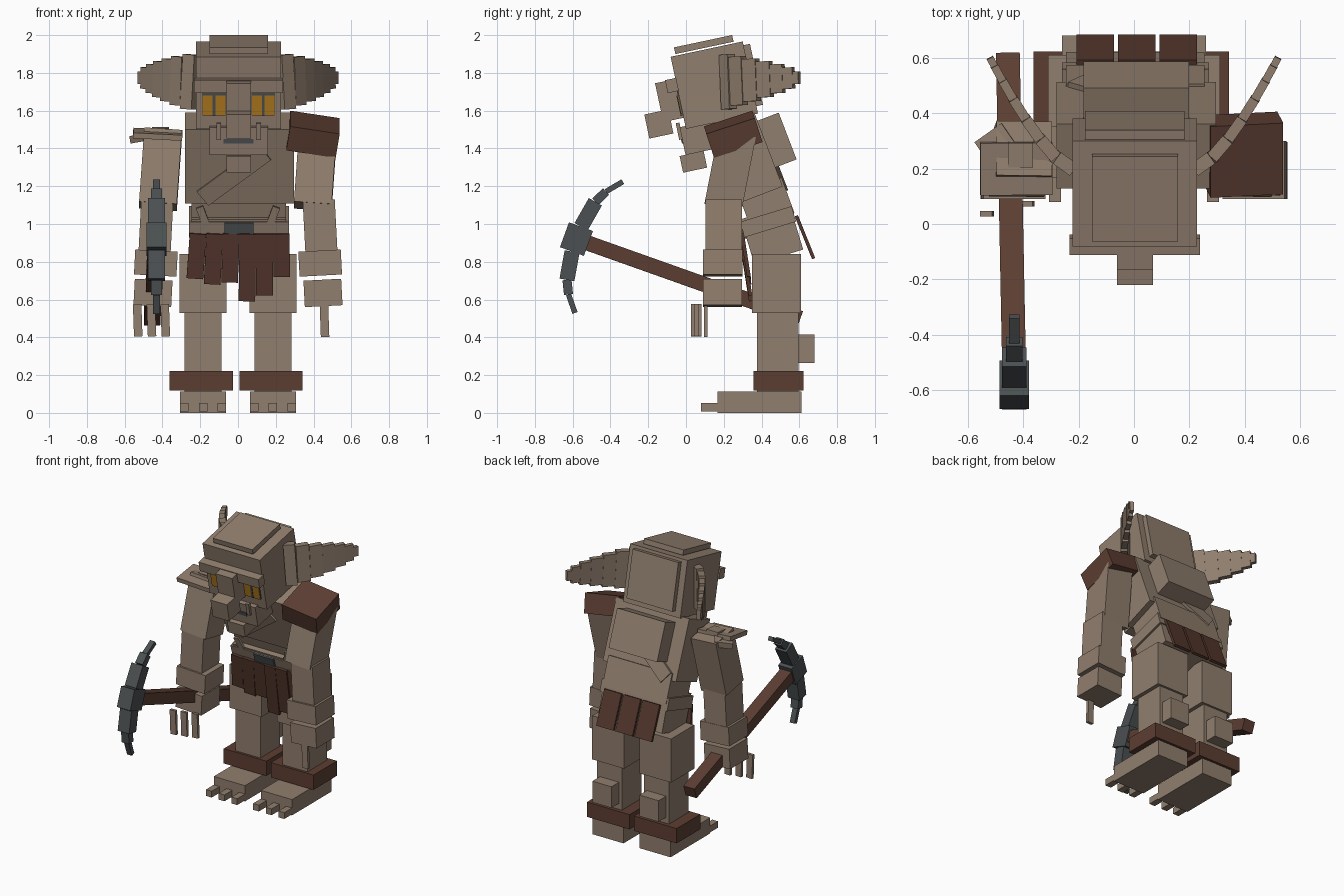
import bpy
import bmesh
from math import radians
from mathutils import Matrix, Vector, Euler

cube = bpy.data.objects.get("Cube")
if cube:
    bpy.data.objects.remove(cube, do_unlink=True)


def material(name, red, green, blue):
    mat = bpy.data.materials.new(name)
    mat.use_nodes = True
    color = (red, green, blue, 1)
    mat.diffuse_color = color
    mat.node_tree.nodes["Principled BSDF"].inputs["Base Color"].default_value = color
    return mat


SKIN = material("tan skin", red=.28, green=.21, blue=.155)
LEATHER = material("brown leather", red=.107, green=.048, blue=.032)
CLOTH = material("dark brown cloth", red=.086, green=.037, blue=.025)
STEEL = material("dark steel", red=.07, green=.08, blue=.084)
AMBER = material("amber eye", red=.44, green=.2, blue=.014)
SIDES = (("left", 1), ("right", -1))


def block(name, matrix, size, mat):
    """Box with the given sizes, placed by a matrix."""
    bm = bmesh.new()
    bmesh.ops.create_cube(bm, size=1, matrix=Matrix.Diagonal((*size, 1)))
    mesh = bpy.data.meshes.new(name)
    bm.to_mesh(mesh)
    bm.free()
    mesh.materials.append(mat)
    ob = bpy.data.objects.new(name, mesh)
    ob.matrix_world = matrix
    bpy.context.collection.objects.link(ob)


def place(at, tilt=0, lean=0, turn=0):
    """Tilt is about x, lean about y and turn about z, in degrees."""
    angles = Euler([radians(a) for a in (tilt, lean, turn)], 'ZYX')
    return Matrix.Translation(at) @ angles.to_matrix().to_4x4()


def frame(base):
    """Return a box builder that works in a local frame."""
    def build(name, at, size, mat=SKIN, **angles):
        block(name, base @ place(at, **angles), size, mat)
    return build


def beam(name, start, end, width, height, mat):
    """Bar between two points."""
    start, end = Vector(start), Vector(end)
    along = end - start
    turn = along.to_track_quat('Y', 'Z').to_matrix().to_4x4()
    block(name, Matrix.Translation((start + end) / 2) @ turn,
          (width, along.length, height), mat)


box = frame(Matrix.Identity(4))

# Legs and feet
for side, s in SIDES:
    leg = s * .185
    box(side + "_foot", at=(leg, .39, .056), size=(.245, .445, .112))
    for i in (-1, 0, 1):
        box(side + "_toe", at=(leg + i * .1, .13, .03), size=(.045, .1, .045))
    box(side + "_ankle_band", at=(leg - .01, .49, .17), size=(.335, .265, .105), mat=LEATHER)
    box(side + "_shin", at=(leg, .485, .32), size=(.195, .22, .43))
    box(side + "_calf_spur", at=(leg, .63, .34), size=(.15, .1, .15))
    box(side + "_thigh", at=(leg, .48, .685), size=(.25, .26, .31))

# Hips and waist
hips = frame(place((.005, .455, .945), tilt=17))
hips("hips", at=(0, 0, 0), size=(.5, .27, .25))
hips("belt", at=(0, 0, .07), size=(.53, .285, .085))
hips("belt_buckle", at=(0, -.145, .065), size=(.155, .02, .09), mat=STEEL)
box("waist", at=(.005, .425, 1.11), size=(.5, .245, .2), tilt=20)
for side, s in SIDES:
    box(side + "_belt_tie", at=(s * .185, .285, 1.04), size=(.04, .015, .11),
        tilt=17, lean=s * 20)

# Loincloth strips, front and back
for i, drop in enumerate((.24, .27, .26, .36, .33, .23)):
    box("front_cloth_strip", at=(i * .09 - .22, .315, .95 - drop / 2),
        size=(.088, .02, drop), mat=CLOTH, tilt=9, lean=4 - i)
for i in (-1, 0, 1):
    box("back_cloth_panel", at=(i * .15 + .01, .63, .93), size=(.135, .018, .245),
        mat=CLOTH, tilt=22)

# Chest, hump and straps
chest = frame(place((.008, .32, 1.35), tilt=21))
chest("chest", at=(0, 0, 0), size=(.575, .25, .42))
chest("back_hump", at=(0, .175, .03), size=(.38, .14, .265))
chest("front_strap", at=(-.03, -.13, -.05), size=(.1, .016, .42), lean=52)
chest("back_strap", at=(-.05, .135, -.07), size=(.1, .02, .42), lean=52)

# Arms
for side, s in SIDES:
    box(side + "_upper_arm", at=(s * .41, .235, 1.29), size=(.2, .2, .4), tilt=-11, lean=4)
    box(side + "_forearm", at=(s * .435, .2, .98), size=(.17, .195, .29), lean=s * -3)
    box(side + "_wrist_band", at=(s * .435, .195, .793), size=(.225, .21, .132), lean=s * -3)
    box(side + "_hand", at=(s * .45, .193, .635), size=(.2, .205, .14), lean=s * -3)

# Fingers
finger = (.045, .02, .17)
box("left_finger", at=(.458, .105, .487), size=finger, lean=-2)
for i in (-1, 0, 1):
    box("right_finger", at=(i * .073 - .458, .055 + i * .018, .49), size=finger, lean=-2)

# Shoulders
box("left_shoulder_pad", at=(.397, .25, 1.475), size=(.265, .27, .135), mat=LEATHER,
    tilt=18, lean=9)
box("right_shoulder_plate", at=(-.425, .2, 1.475), size=(.26, .19, .03), tilt=8, lean=3)
box("right_shoulder_flap", at=(-.49, .28, 1.46), size=(.12, .12, .04), lean=-10, turn=35)
box("right_shoulder_knob", at=(-.41, .25, 1.485), size=(.09, .09, .05), tilt=5)

# Head and face
head = frame(place((.003, .15, 1.735), tilt=12))
head("head", at=(0, 0, 0), size=(.45, .39, .39))
head("crown_plate", at=(0, -.01, .222), size=(.31, .315, .036))
head("head_back_plate", at=(0, .21, .01), size=(.36, .04, .33))
head("brow", at=(0, -.22, .045), size=(.47, .06, .07))
head("nose_bridge", at=(0, -.25, -.03), size=(.13, .11, .21))
head("nose_tip", at=(0, -.33, -.14), size=(.13, .13, .13))
head("jaw", at=(0, -.126, -.255), size=(.31, .2, .15))
head("chin", at=(0, -.193, -.374), size=(.13, .13, .09))
head("mouth", at=(0, -.228, -.255), size=(.16, .008, .025), mat=STEEL)
for side, s in SIDES:
    eye = s * .13
    head(side + "_eye_socket", at=(eye, -.196, -.05), size=(.125, .009, .14), mat=STEEL)
    head(side + "_eye", at=(eye, -.2, -.067), size=(.12, .009, .11), mat=AMBER)
    head(side + "_pupil", at=(eye, -.204, -.067), size=(.014, .008, .11), mat=STEEL)
    head(side + "_fang", at=(s * .105, -.232, -.2), size=(.025, .02, .09))


# Ears: stepped plates sweeping back to a tip
def ear_point(step, s):
    t = 1 - (1 - step / 7) ** 1.5
    return t, (s * (.225 + .295 * t), .2 + .4 * t ** 1.4, 1.75 + .025 * t)


for side, s in SIDES:
    for step in range(7):
        t, start = ear_point(step, s)
        end = ear_point(step + 1, s)[1]
        beam(side + "_ear_segment", start, end, width=.05 - .025 * t,
             height=.29 * (1 - t) ** .5, mat=SKIN)

# Pickaxe: handle, socket and two curved tapering blades
pick = place((-.432, -.58, .92), tilt=-20)
beam("pickaxe_handle", (-.455, .605, .5), (-.432, -.55, .91), width=.086, height=.08,
     mat=LEATHER)
frame(pick)("pickaxe_socket", at=(0, 0, 0), size=(.105, .135, .14), mat=STEEL)
for end_name, s in (("upper", 1), ("lower", -1)):
    points = [pick @ Vector((0, 2.5 * h ** 3, s * h)) for h in (.07, .22, .29, .37)]
    for i, (start, end) in enumerate(zip(points, points[1:])):
        beam("pickaxe_" + end_name + "_blade", start, end, width=.09 * .65 ** i,
             height=.08 * .6 ** i, mat=STEEL)
